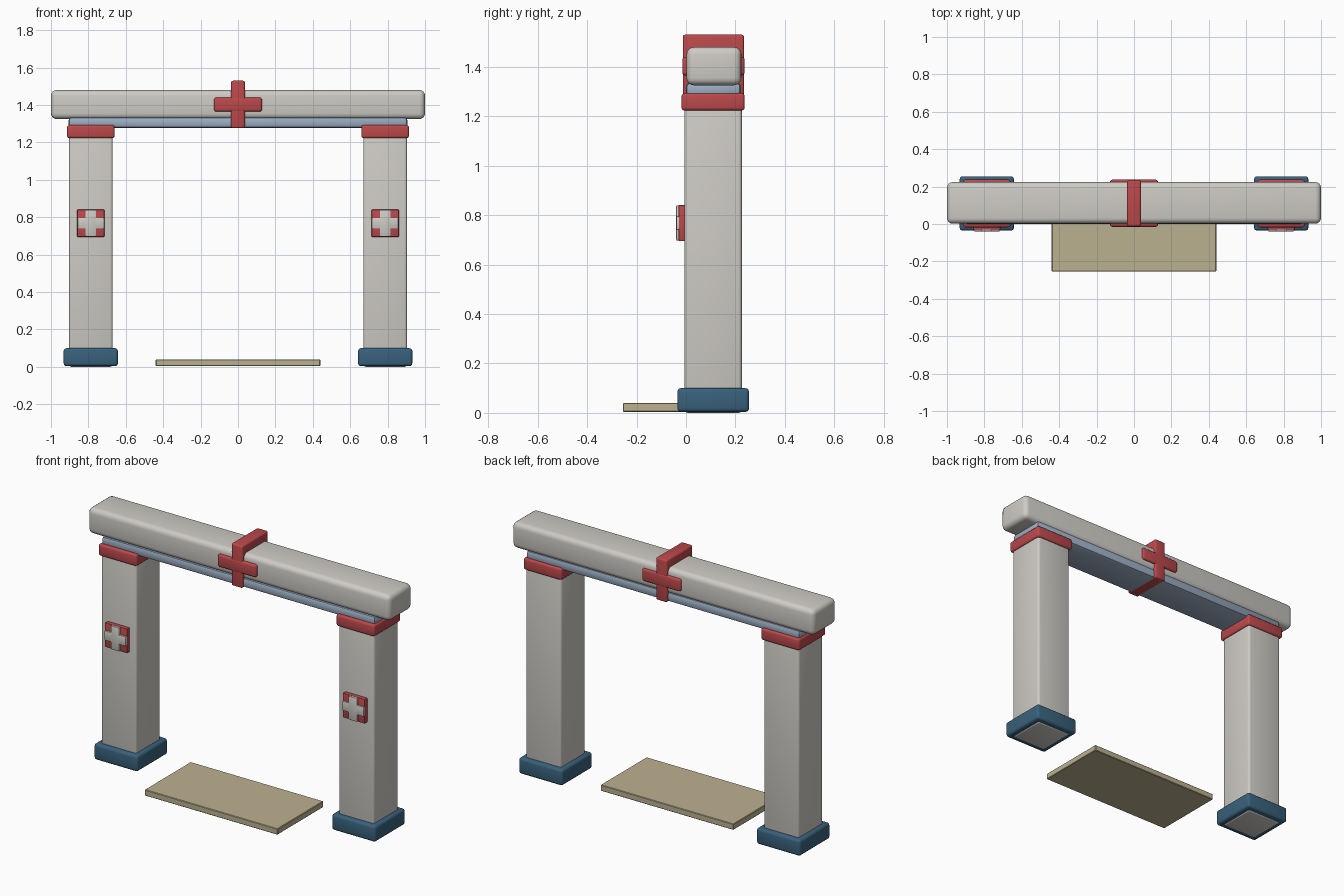
import bpy
from math import radians

if "Cube" in bpy.data.objects:
    bpy.data.objects.remove(bpy.data.objects["Cube"])


def mat(name, rgb):
    m = bpy.data.materials.new(name)
    m.diffuse_color = (*rgb, 1)
    m.use_nodes = True
    m.node_tree.nodes["Principled BSDF"].inputs["Base Color"].default_value = m.diffuse_color
    return m


STONE = mat("pale_stone", (0.62, 0.60, 0.56))
RED = mat("red", (0.50, 0.065, 0.07))
NAVY = mat("dark_blue", (0.04, 0.12, 0.20))
SKY = mat("light_blue", (0.33, 0.42, 0.54))
TAN = mat("tan", (0.50, 0.44, 0.28))


def box(name, x, y, z, material, bevel=0.01, segments=3):
    """Rounded box from (min, max) ranges on each axis."""
    lo, hi = zip(x, y, z)
    bpy.ops.mesh.primitive_cube_add(
        size=1, location=[(a + b) / 2 for a, b in zip(lo, hi)])
    ob = bpy.context.object
    ob.name = name
    ob.scale = [b - a for a, b in zip(lo, hi)]
    bpy.ops.object.transform_apply(location=False, rotation=False, scale=True)
    ob.data.materials.append(material)
    if bevel:
        mod = ob.modifiers.new("bevel", 'BEVEL')
        mod.width = bevel
        mod.segments = segments
        bpy.ops.object.modifier_apply(modifier=mod.name)
        bpy.ops.object.shade_smooth_by_angle(angle=radians(35))
    return ob


def around(c, half):
    return (c - half, c + half)


# Posts with foot, collar and front emblem
for side, s in (("left", -1), ("right", 1)):
    cx = s * 0.787
    box(side + "_post", around(cx, 0.117), (-0.006, 0.226), (0, 1.25), STONE, 0.014)
    box(side + "_foot", around(cx, 0.145), (-0.035, 0.255), (0.004, 0.1), NAVY, 0.015)
    box(side + "_collar", around(cx, 0.127), (-0.018, 0.237), (1.223, 1.293), RED, 0.012)
    # Emblem: red plate with a pale cross on it
    box(side + "_emblem_plate", around(cx, 0.073), (-0.03, 0.0), around(0.768, 0.073), RED, 0.004, 2)
    box(side + "_emblem_upright", around(cx, 0.029), (-0.04, 0.0), around(0.768, 0.071), STONE, 0.005, 2)
    box(side + "_emblem_bar", around(cx, 0.071), (-0.039, 0.0), around(0.768, 0.029), STONE, 0.005, 2)

# Lintel and the beam beneath it
box("lintel", (-1, 1), (0.002, 0.224), (1.325, 1.48), STONE, 0.03, 4)
box("under_beam", (-0.905, 0.905), (0.0, 0.222), (1.278, 1.335), SKY, 0.016, 2)

# Cross wrapped around the middle of the lintel
box("cross_band", around(0, 0.037), (-0.013, 0.235), (1.277, 1.53), RED, 0.01)
box("cross_arms", around(0, 0.128), (-0.015, 0.237), (1.365, 1.44), RED, 0.012)

# Threshold slab
box("threshold", around(0, 0.44), (-0.255, 0.18), (0.004, 0.04), TAN, 0.003, 1)
